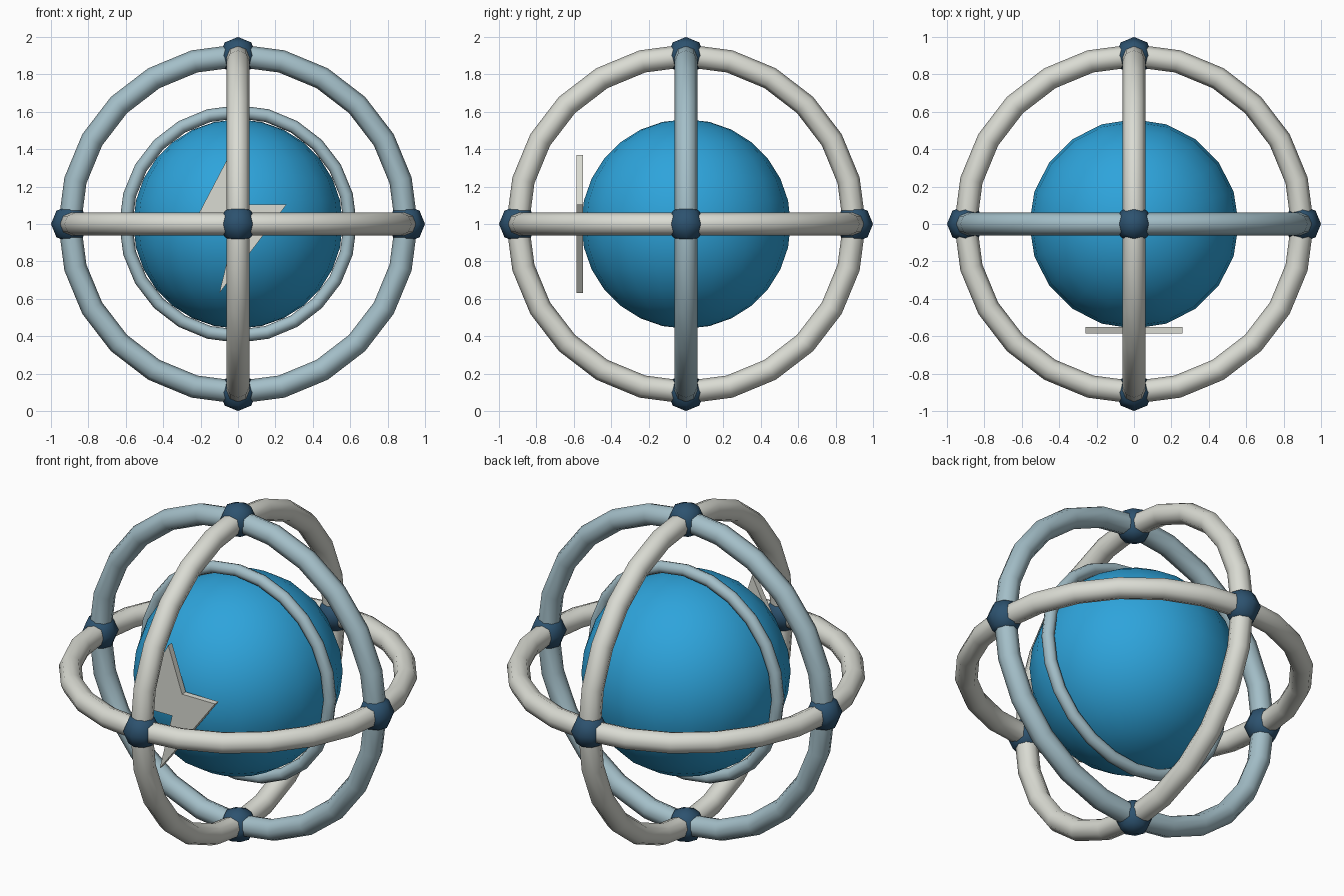
import bpy, bmesh, math
from mathutils import Vector

if "Cube" in bpy.data.objects:
    bpy.data.objects.remove(bpy.data.objects["Cube"])

CENTRE = Vector((0, 0, 1))


def material(name, colour):
    m = bpy.data.materials.new(name)
    m.diffuse_color = (*colour, 1)
    m.use_nodes = True
    m.node_tree.nodes["Principled BSDF"].inputs["Base Color"].default_value = m.diffuse_color
    return m


WHITE = material("off_white", (0.70, 0.71, 0.65))
PALE = material("pale_blue", (0.37, 0.52, 0.58))
BLUE = material("bright_blue", (0.027, 0.37, 0.71))
NAVY = material("dark_blue", (0.026, 0.085, 0.16))


def finish(name, mat, smooth=True):
    ob = bpy.context.object
    ob.name = name
    ob.data.materials.append(mat)
    if smooth:
        bpy.ops.object.shade_smooth()
    return ob


def ring(name, mat, major, minor, rotation):
    bpy.ops.mesh.primitive_torus_add(
        major_radius=major, minor_radius=minor, major_segments=24,
        minor_segments=8, location=CENTRE, rotation=rotation)
    return finish(name, mat)


# Core ball
bpy.ops.mesh.primitive_uv_sphere_add(segments=20, ring_count=14, radius=0.56, location=CENTRE)
finish("core_ball", BLUE)

# Three crossing cage rings and the thin band round the ball
Q = math.pi / 2
ring("level_cage_ring", WHITE, 0.9, 0.061, (0, 0, 0))
ring("side_cage_ring", WHITE, 0.9, 0.061, (0, Q, 0))
ring("front_cage_ring", PALE, 0.9, 0.061, (Q, 0, 0))
ring("ball_band", PALE, 0.6, 0.035, (Q, 0, 0))

# Joints where the rings cross
for axis in range(3):
    for sign in (-1, 1):
        offset = Vector((0, 0, 0))
        offset[axis] = 0.9 * sign
        bpy.ops.mesh.primitive_uv_sphere_add(
            segments=8, ring_count=4, radius=0.1, location=CENTRE + offset)
        finish(f"joint_{'xyz'[axis]}_{'low' if sign < 0 else 'high'}", NAVY)

# Zigzag plate in front of the ball
outline = [(-0.045, 1.37), (-0.26, 0.96), (-0.02, 0.96),
           (-0.10, 0.63), (0.26, 1.105), (0.045, 1.105)]
bm = bmesh.new()
face = bm.faces.new([bm.verts.new((x, -0.586, z)) for x, z in outline])
extruded = bmesh.ops.extrude_face_region(bm, geom=[face])
bmesh.ops.translate(bm, vec=(0, 0.035, 0),
                    verts=[g for g in extruded["geom"] if isinstance(g, bmesh.types.BMVert)])
bmesh.ops.recalc_face_normals(bm, faces=bm.faces[:])
mesh = bpy.data.meshes.new("zigzag_plate")
bm.to_mesh(mesh)
bm.free()
plate = bpy.data.objects.new("zigzag_plate", mesh)
mesh.materials.append(WHITE)
bpy.context.collection.objects.link(plate)
